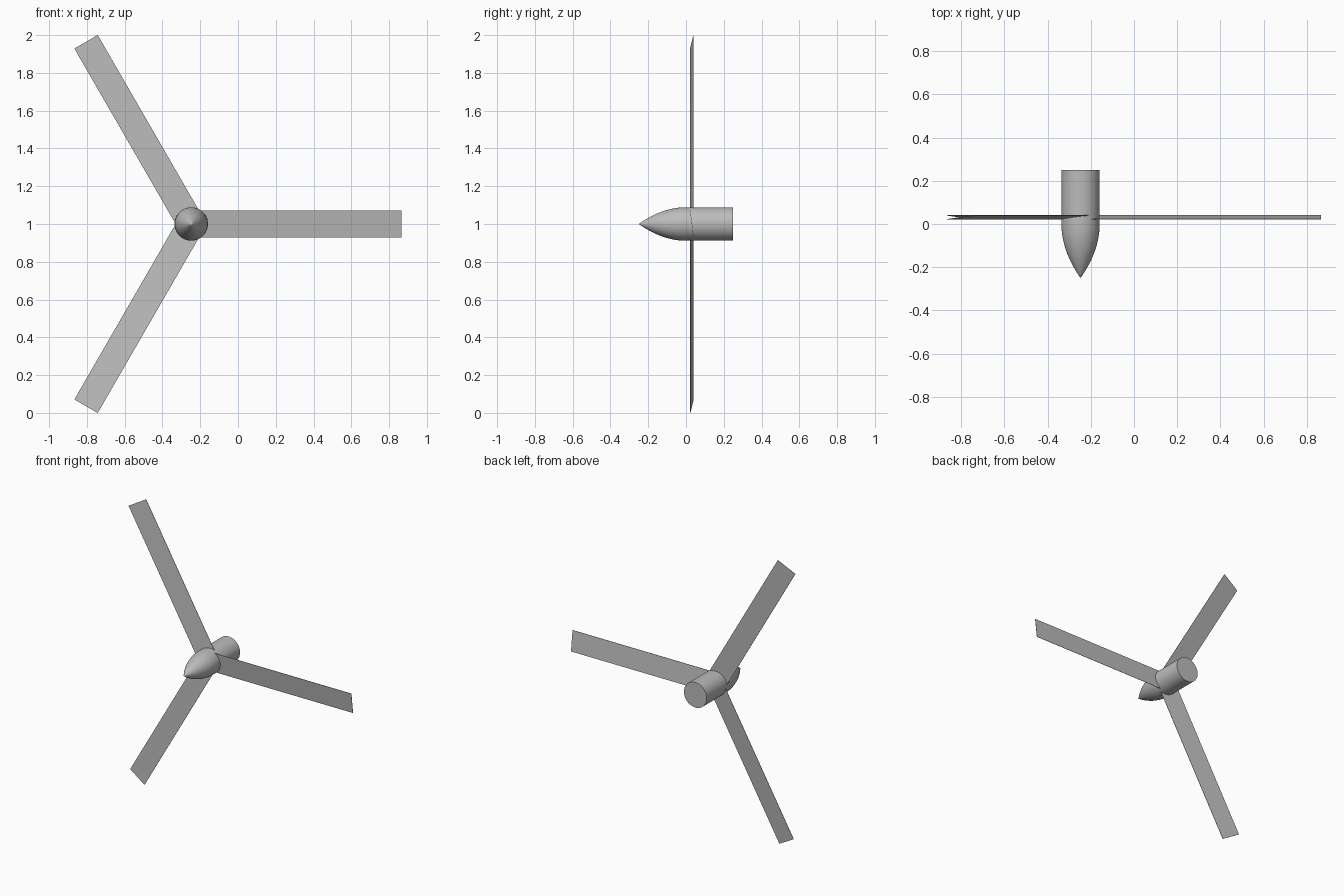
import bpy
import bmesh
import math
from mathutils import Matrix, Vector

if "Cube" in bpy.data.objects:
    bpy.data.objects.remove(bpy.data.objects["Cube"])

HUB_X, HUB_Z = -0.2475, 1.0
HUB_R, HALF_LEN = 0.0885, 0.25
BLADE_R, BLADE_W, BLADE_T = 1.114, 0.0715, 0.002
BLADE_Y, PITCH = 0.031, 0.009

grey = bpy.data.materials.new("plain grey")
grey.diffuse_color = (0.5, 0.5, 0.5, 1)
grey.use_nodes = True
grey.node_tree.nodes["Principled BSDF"].inputs["Base Color"].default_value = grey.diffuse_color


def finish(bm, name):
    bmesh.ops.recalc_face_normals(bm, faces=bm.faces)
    mesh = bpy.data.meshes.new(name)
    bm.to_mesh(mesh)
    bm.free()
    mesh.materials.append(grey)
    obj = bpy.data.objects.new(name, mesh)
    bpy.context.collection.objects.link(obj)
    return obj


# Hub: parabolic pointed nose running into a straight cylinder with a flat back
STEPS = 16
profile = []
for i in range(STEPS + 1):
    t = 1 - i / STEPS
    profile.append(Vector((HUB_R * (1 - t * t), -HALF_LEN * t, 0)))
profile += [Vector((HUB_R, HALF_LEN, 0)), Vector((0, HALF_LEN, 0))]
bm = bmesh.new()
verts = [bm.verts.new(p) for p in profile]
edges = [bm.edges.new(pair) for pair in zip(verts, verts[1:])]
bmesh.ops.spin(bm, geom=verts + edges, cent=(0, 0, 0), axis=(0, 1, 0),
               angle=math.tau, steps=48, use_merge=True)
bmesh.ops.remove_doubles(bm, verts=bm.verts, dist=1e-5)
bmesh.ops.translate(bm, verts=bm.verts, vec=(HUB_X, 0, HUB_Z))
hub = finish(bm, "hub")
bpy.context.view_layer.objects.active = hub
hub.select_set(True)
bpy.ops.object.shade_smooth_by_angle(angle=math.radians(35))

# Blades: three thin, slightly pitched flat strips around the hub axis
ROOT = 0.04
for n in range(3):
    bm = bmesh.new()
    bmesh.ops.create_cube(bm, size=1)
    for v in bm.verts:
        side = 2 * v.co.z
        v.co = Vector((ROOT + (v.co.x + 0.5) * (BLADE_R - ROOT),
                       BLADE_Y - side * PITCH + v.co.y * BLADE_T,
                       side * BLADE_W))
    place = (Matrix.Translation((HUB_X, 0, HUB_Z))
             @ Matrix.Rotation(-n * math.tau / 3, 4, 'Y'))
    bmesh.ops.transform(bm, matrix=place, verts=bm.verts)
    finish(bm, f"blade_{n + 1}")
